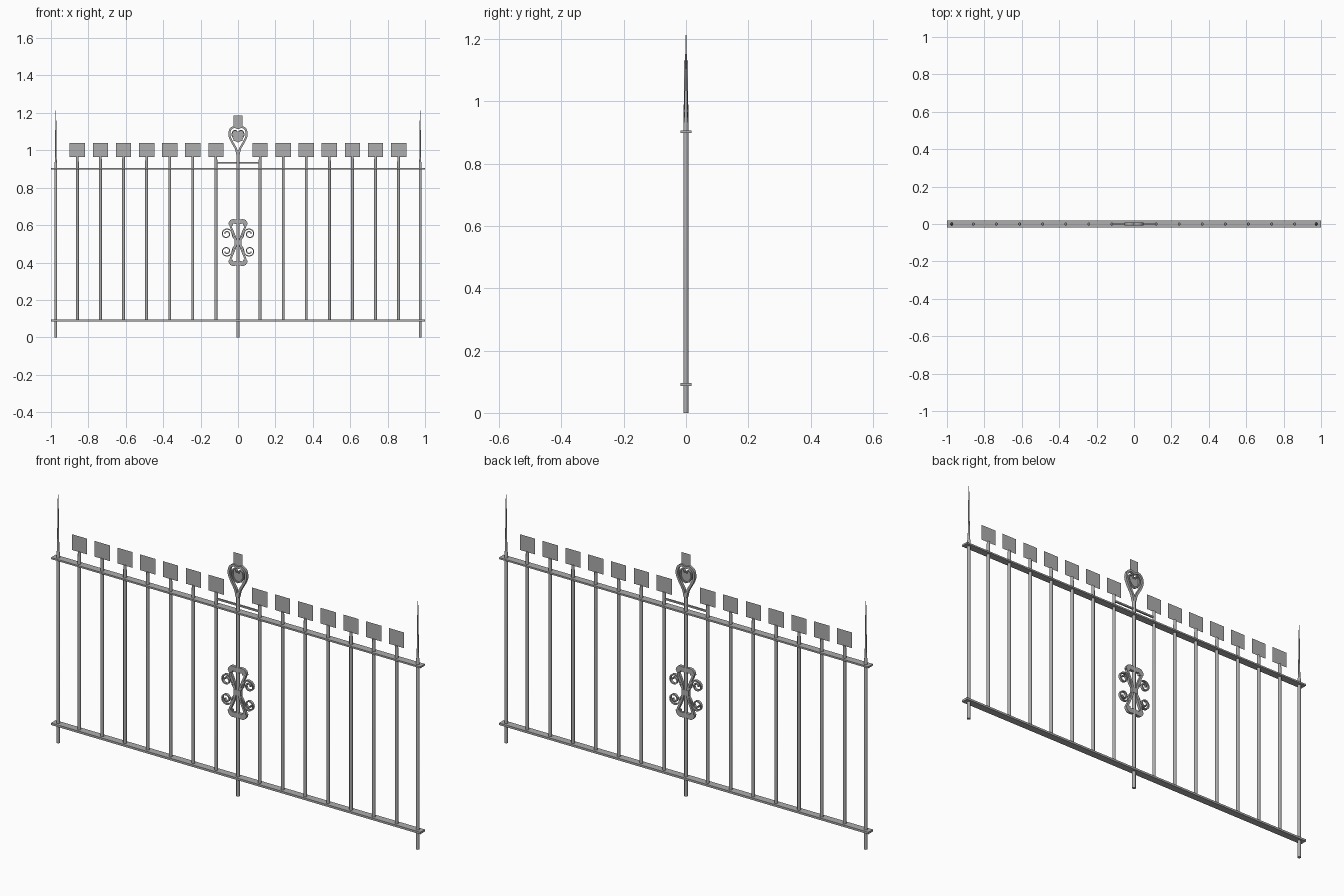
import bpy, bmesh, math
from mathutils import Vector

if "Cube" in bpy.data.objects:
    bpy.data.objects.remove(bpy.data.objects["Cube"])

# Dark iron colour shared by every part
iron = bpy.data.materials.new("iron")
iron.diffuse_color = (.42, .42, .42, 1)
iron.use_nodes = True
iron.node_tree.nodes["Principled BSDF"].inputs["Base Color"].default_value = iron.diffuse_color


def make_object(name, bm):
    bmesh.ops.recalc_face_normals(bm, faces=bm.faces)
    me = bpy.data.meshes.new(name)
    bm.to_mesh(me)
    bm.free()
    me.materials.append(iron)
    ob = bpy.data.objects.new(name, me)
    bpy.context.collection.objects.link(ob)
    return ob


def box(name, x0, x1, hy, z0, z1):
    bm = bmesh.new()
    bmesh.ops.create_cube(bm, size=1)
    for v in bm.verts:
        v.co = ((x0 + x1) / 2 + v.co.x * (x1 - x0), v.co.y * 2 * hy,
                (z0 + z1) / 2 + v.co.z * (z1 - z0))
    return make_object(name, bm)


def rod(name, x, profile, sides=8):
    """Lathed rod from (radius, z) pairs."""
    bm = bmesh.new()
    rings = [[bm.verts.new((x + r * math.cos(2 * math.pi * (i + .5) / sides),
                            r * math.sin(2 * math.pi * (i + .5) / sides), z))
              for i in range(sides)] for r, z in profile]
    for a, b in zip(rings, rings[1:]):
        for i in range(sides):
            j = (i + 1) % sides
            bm.faces.new((a[i], a[j], b[j], b[i]))
    bm.faces.new(rings[0])
    bm.faces.new(rings[-1])
    ob = make_object(name, bm)
    for p in ob.data.polygons:
        p.use_smooth = len(p.vertices) == 4
    return ob


def leaf(name, x, half, z0, z1):
    """Flat single-sided card."""
    bm = bmesh.new()
    bm.faces.new([bm.verts.new((x + sx * half, 0, z))
                  for sx, z in ((-1, z0), (1, z0), (1, z1), (-1, z1))])
    return make_object(name, bm)


def smooth_path(pts, steps=5):
    """Catmull-Rom through (x, z) points."""
    p = [Vector(q) for q in pts]
    p = [2 * p[0] - p[1]] + p + [2 * p[-1] - p[-2]]
    out = []
    for a, b, c, d in zip(p, p[1:], p[2:], p[3:]):
        for k in range(steps):
            t = k / steps
            out.append(.5 * (2 * b + (c - a) * t + (2 * a - 5 * b + 4 * c - d) * t * t
                             + (3 * b - a - 3 * c + d) * t ** 3))
    return out + [p[-2]]


def ribbon(name, path, thick, hy, sx=1, sz=1, zc=0):
    """Flat iron strip bent along a path in the XZ plane, optionally mirrored."""
    bm = bmesh.new()
    rings = []
    for i, p in enumerate(path):
        t = (path[min(i + 1, len(path) - 1)] - path[max(i - 1, 0)]).normalized()
        n = Vector((-t.y, t.x)) * thick / 2
        rings.append([bm.verts.new((sx * q.x, y, zc + sz * q.y))
                      for q, y in ((p + n, -hy), (p - n, -hy), (p - n, hy), (p + n, hy))])
    for a, b in zip(rings, rings[1:]):
        for i in range(4):
            j = (i + 1) % 4
            bm.faces.new((a[i], a[j], b[j], b[i]))
    bm.faces.new(rings[0])
    bm.faces.new(rings[-1])
    return make_object(name, bm)


# Rails
box("bottom_rail", -1, 1, .018, .086, .096)
box("top_rail", -1, 1, .018, .898, .906)
box("short_crossbar", -.118, .118, .004, .930, .938)

# Pickets with flat leaf cards
for s in (-1, 1):
    for i in range(7):
        x = s * (.118 + .1235 * i)
        rod("picket", x, [(.0082, .09), (.0082, .94), (.007, .966)])
        leaf("picket_leaf", x, .041, .963, 1.04)
    # End posts with long spikes
    rod("end_post", s * .974, [(.0082, 0), (.0082, .93), (.0055, .94), (.0035, 1.1), (.0015, 1.213)])

# Centre post
rod("centre_post", 0, [(.0085, 0), (.0085, .985), (.006, 1.0)])

# Heart finial
lobe = smooth_path([(.003, .975), (.012, 1.01), (.032, 1.045), (.046, 1.08),
                    (.040, 1.112), (.020, 1.125), (0, 1.117)])
heart = smooth_path([(0, 1.045), (.018, 1.055), (.031, 1.08), (.026, 1.102),
                     (.012, 1.106), (.004, 1.092)])
for s in (-1, 1):
    ribbon("finial_lobe", lobe, .011, .007, s)
    ribbon("finial_heart", heart, .006, .006, s)
leaf("finial_inner_leaf", 0, .025, 1.05, 1.10)
leaf("finial_top_leaf", 0, .025, 1.12, 1.187)

# Centre scrollwork: bone-shaped frame and four spirals
ZC = .507
side = smooth_path([(.010, 0), (.016, .03), (.030, .065), (.041, .092), (.038, .110), (.028, .117)])
cap = smooth_path([(.040, .094), (.036, .107), (.026, .113), (0, .109)])
spiral = [Vector((.008, .004)), Vector((.018, .018)), Vector((.028, .032))]
for k in range(36):
    a = math.radians(170 - k * 15)
    r = .029 - .020 * k / 35
    spiral.append(Vector((.061 + r * math.cos(a), .046 + r * math.sin(a))))
for sx in (-1, 1):
    for sz in (-1, 1):
        ribbon("scroll_frame_side", side, .010, .007, sx, sz, ZC)
        ribbon("scroll_frame_cap", cap, .024, .007, sx, sz, ZC)
        ribbon("scroll_spiral", spiral, .006, .006, sx, sz, ZC)
box("scroll_collar", -.018, .018, .008, ZC - .014, ZC + .014)
